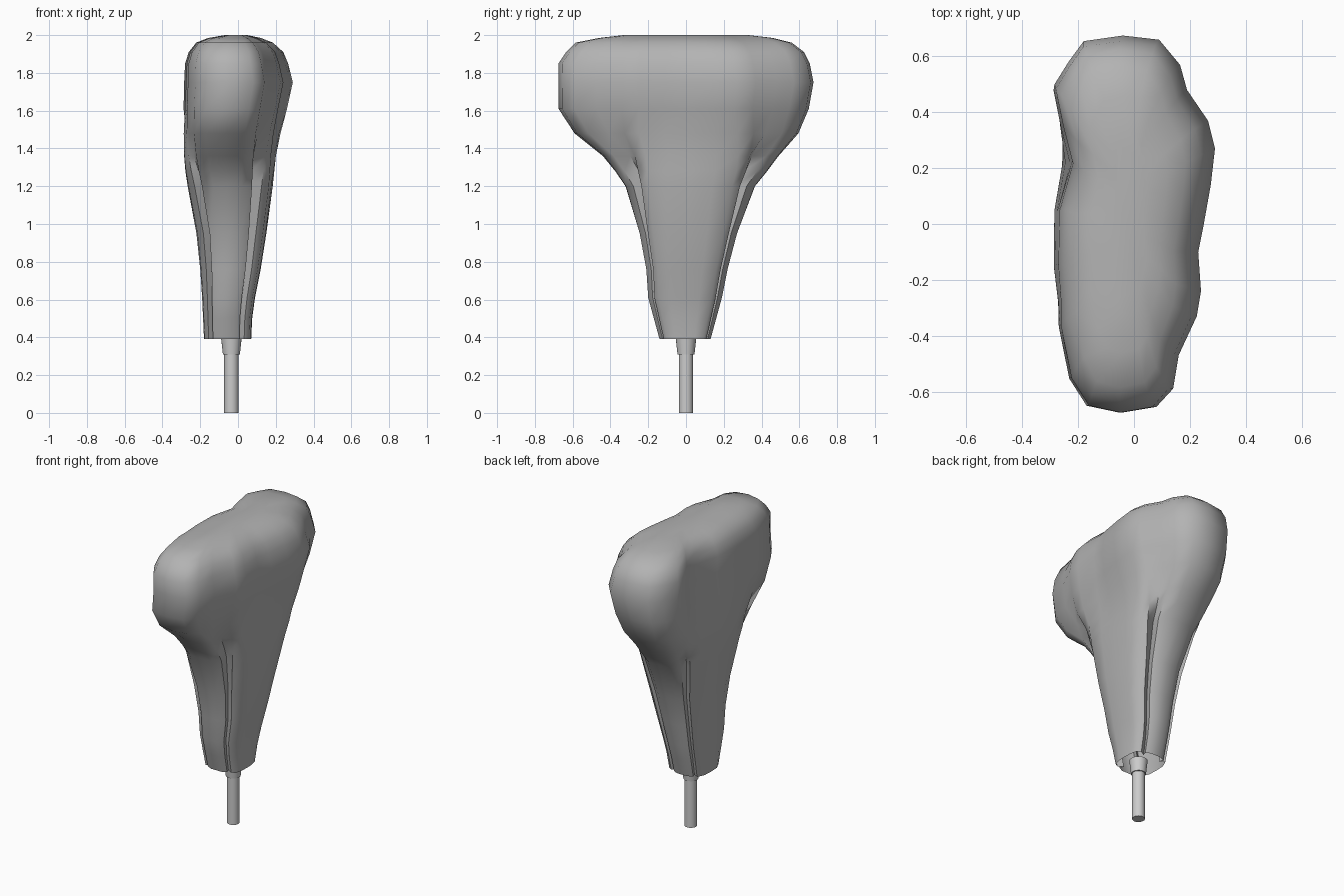
import bpy, bmesh, math

if "Cube" in bpy.data.objects:
    bpy.data.objects.remove(bpy.data.objects["Cube"])

PX = -0.035  # pole axis


def loft(name, rings, angle=50, bottom=True):
    bm = bmesh.new()
    rows = [[bm.verts.new(p) for p in r] for r in rings]
    n = len(rows[0])
    for a, b in zip(rows, rows[1:]):
        for i in range(n):
            j = (i + 1) % n
            bm.faces.new((a[i], a[j], b[j], b[i]))
    if bottom:
        bm.faces.new(rows[0][::-1])
    bm.faces.new(rows[-1])
    bmesh.ops.recalc_face_normals(bm, faces=bm.faces[:])
    me = bpy.data.meshes.new(name)
    bm.to_mesh(me)
    bm.free()
    ob = bpy.data.objects.new(name, me)
    bpy.context.collection.objects.link(ob)
    bpy.ops.object.select_all(action='DESELECT')
    ob.select_set(True)
    bpy.context.view_layer.objects.active = ob
    bpy.ops.object.shade_smooth_by_angle(angle=math.radians(angle))
    return ob


def circle(r, z, n=24):
    return [(PX + r * math.cos(2 * math.pi * i / n), r * math.sin(2 * math.pi * i / n), z)
            for i in range(n)]


# pole and collar
loft("pole", [circle(0.038, 0), circle(0.038, 0.36)])
loft("collar", [circle(0.045, 0.31), circle(0.055, 0.40)])

# gathered outline near the hem (half, mirrored in y): wide panels and end pleats
half = [(1, 0), (.98, .38), (.9, .72), (.7, .83), (.42, .68), (.5, .88), (.25, 1), (-.05, 1),
        (-.35, 1), (-.62, .88), (-.54, .68), (-.8, .82), (-.97, .48), (-1, 0)]
hem = half + [(x, -y) for x, y in half[12:0:-1]]

# stretched outline around the widest part
wide = [(.25, 0), (.275, .14), (.29, .27), (.265, .37), (.19, .48), (.165, .57), (.09, .66),
        (-.04, .675), (-.18, .655), (-.235, .58), (-.285, .5), (-.255, .36), (-.22, .23),
        (-.27, .06), (-.275, -.14), (-.265, -.27), (-.265, -.36), (-.225, -.55), (-.16, -.65),
        (-.04, -.675), (.08, -.655), (.14, -.59), (.16, -.47), (.225, -.33), (.24, -.24),
        (.23, -.1)]
wide = [(x / .29, y / .675) for x, y in wide]

# height, x range, y range
profile = [
    (.39, -.18, .07, -.14, .13), (.50, -.185, .075, -.17, .16), (.61, -.19, .09, -.20, .19),
    (.76, -.20, .12, -.21, .22), (.95, -.22, .15, -.245, .27), (1.2, -.27, .19, -.32, .365),
    (1.28, -.285, .2, -.375, .43), (1.36, -.295, .21, -.44, .49), (1.48, -.3, .23, -.59, .595),
    (1.61, -.295, .26, -.675, .65), (1.75, -.29, .29, -.675, .675),
    (1.85, -.285, .265, -.675, .655), (1.91, -.265, .24, -.635, .625),
    (1.96, -.225, .185, -.585, .56), (1.985, -.16, .12, -.46, .46), (2.0, -.07, .05, -.33, .33)]

# fabric cover, open at the hem
rings = []
for z, x0, x1, y0, y1 in profile:
    t = min(1, max(0, (z - 1.0) / .66))
    t = t * t * (3 - 2 * t)
    ring = []
    for (hx, hy), (wx, wy) in zip(hem, wide):
        u, v = hx + (wx - hx) * t, hy + (wy - hy) * t
        ring.append(((x0 + x1) / 2 + u * (x1 - x0) / 2, (y0 + y1) / 2 + v * (y1 - y0) / 2, z))
    rings.append(ring)
cover = loft("fabric_cover", rings, 60, bottom=False)
mat = bpy.data.materials.new("dark_fabric")
mat.diffuse_color = (.45, .45, .45, 1)
mat.use_nodes = True
mat.node_tree.nodes["Principled BSDF"].inputs["Base Color"].default_value = mat.diffuse_color
cover.data.materials.append(mat)
